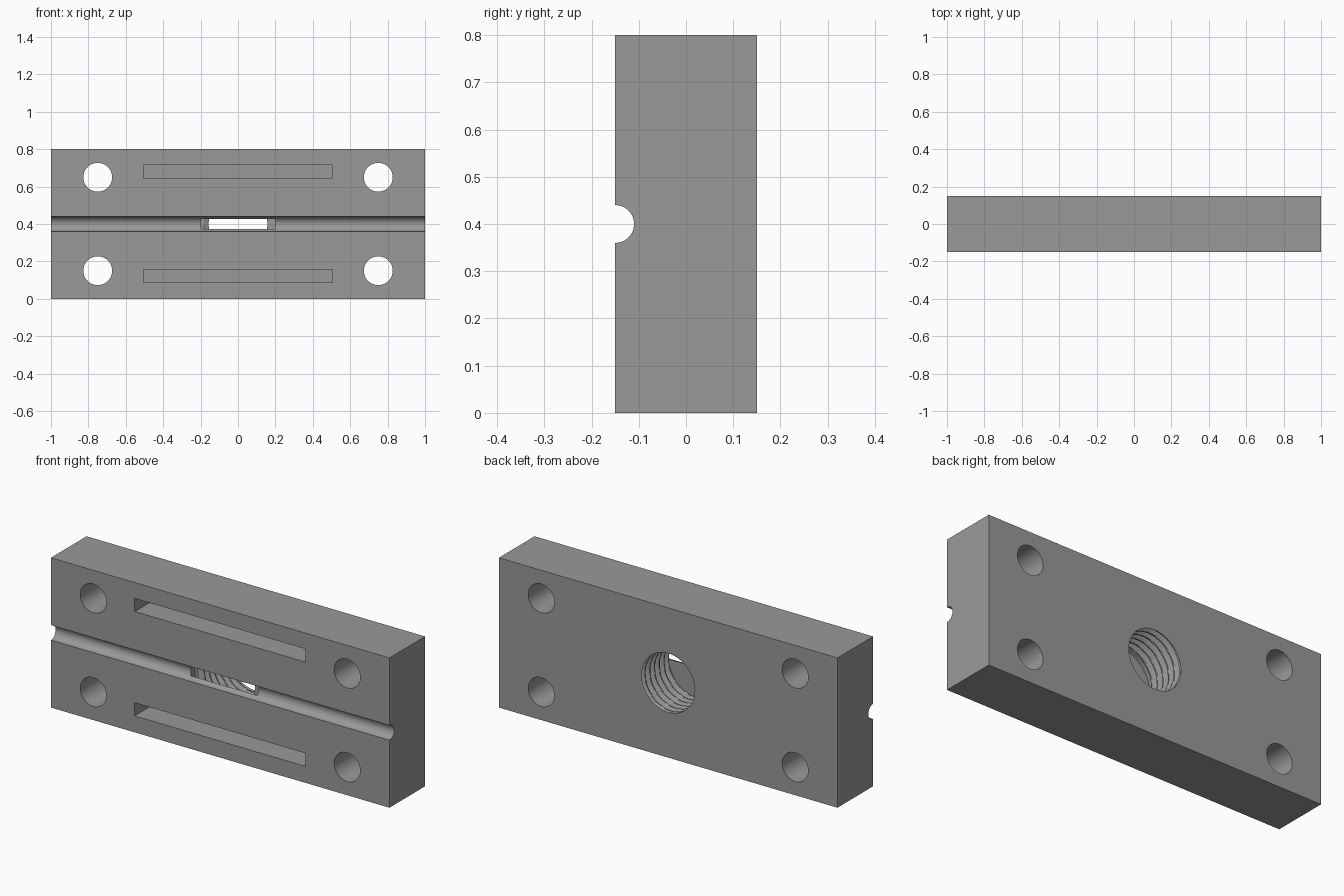
import bpy, bmesh, math
from mathutils import Matrix

if "Cube" in bpy.data.objects:
    bpy.data.objects.remove(bpy.data.objects["Cube"])

steel = bpy.data.materials.new("grey steel")
steel.diffuse_color = (0.32, 0.32, 0.32, 1)
steel.use_nodes = True
steel.node_tree.nodes["Principled BSDF"].inputs["Base Color"].default_value = steel.diffuse_color


def add_object(name, bm):
    bmesh.ops.recalc_face_normals(bm, faces=bm.faces[:])
    mesh = bpy.data.meshes.new(name)
    bm.to_mesh(mesh)
    bm.free()
    mesh.materials.append(steel)
    obj = bpy.data.objects.new(name, mesh)
    bpy.context.collection.objects.link(obj)
    return obj


def box(name, lo, hi):
    bm = bmesh.new()
    mid = [(a + b) / 2 for a, b in zip(lo, hi)]
    size = [b - a for a, b in zip(lo, hi)]
    bmesh.ops.create_cube(bm, size=1, matrix=Matrix.Translation(mid) @ Matrix.Diagonal((*size, 1)))
    return add_object(name, bm)


def cylinder(name, centre, radius, length, axis):
    bm = bmesh.new()
    turn = Matrix.Rotation(math.pi / 2, 4, 'X' if axis == 'Y' else 'Y')
    bmesh.ops.create_cone(bm, cap_ends=True, segments=48, radius1=radius, radius2=radius,
                          depth=length, matrix=Matrix.Translation(centre) @ turn)
    return add_object(name, bm)


def threaded_bore(name):
    """Helical thread opening at the back, with a wide relief pocket at its front end."""
    seg, minor, depth, pitch = 64, 0.157, 0.026, 0.04
    start, end, steps = -0.08, 0.15, 69

    def thread_radius(y, turn):
        phase = (y / pitch + turn) % 1
        groove = min(1, max(0, 1.25 - abs(phase - 0.5) * 3.2)) if abs(phase - 0.5) < 0.4 else 0
        fade = min(1, (end - y) / 0.012)          # run-out at the back face
        return minor + depth * groove * fade

    rings = [(-0.12, lambda t: 0.2), (start, lambda t: 0.2)]
    for i in range(steps + 1):
        y = start + (end - start) * i / steps
        rings.append((y, lambda t, y=y: thread_radius(y, t)))
    rings.append((0.2, lambda t: minor))

    bm = bmesh.new()
    loops = []
    for y, radius in rings:
        loops.append([bm.verts.new((radius(k / seg) * math.cos(math.tau * k / seg), y,
                                    0.4 + radius(k / seg) * math.sin(math.tau * k / seg)))
                      for k in range(seg)])
    for a, b in zip(loops, loops[1:]):
        for k in range(seg):
            n = (k + 1) % seg
            bm.faces.new((a[k], a[n], b[n], b[k]))
    bm.faces.new(loops[0])
    bm.faces.new(loops[-1])
    return add_object(name, bm)


# Solid block
block = box("mounting_block", (-1, -0.15, 0), (1, 0.15, 0.8))

# Four through holes, two blind slots, the round groove and the threaded bore
cutters = [cylinder("bolt_hole_cutter", (x, 0, z), 0.077, 0.5, 'Y')
           for x in (-0.75, 0.75) for z in (0.15, 0.65)]
cutters += [box("slot_cutter", (-0.505, -0.25, z - 0.035), (0.505, 0.05, z + 0.035))
            for z in (0.123, 0.68)]
cutters.append(cylinder("groove_cutter", (0, -0.15, 0.4), 0.04, 2.4, 'X'))
cutters.append(threaded_bore("threaded_bore_cutter"))

bpy.context.view_layer.objects.active = block
block.select_set(True)
for cutter in cutters:
    mod = block.modifiers.new("cut", 'BOOLEAN')
    mod.operation, mod.solver, mod.object = 'DIFFERENCE', 'EXACT', cutter
    bpy.ops.object.modifier_apply(modifier=mod.name)
for cutter in cutters:
    bpy.data.objects.remove(cutter)

bpy.ops.object.shade_smooth_by_angle(angle=math.radians(30))
